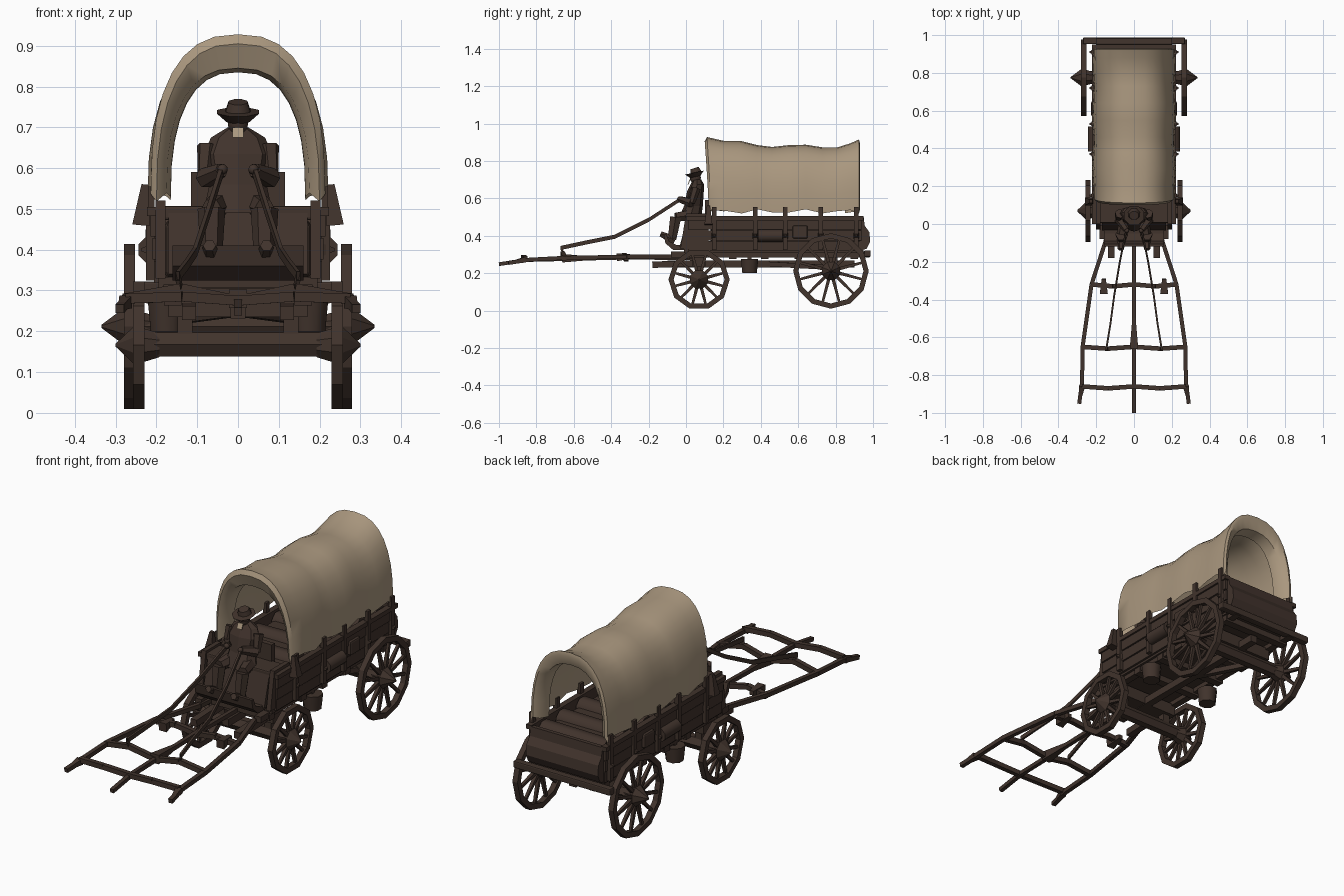
import bpy, bmesh, math
from mathutils import Vector, Matrix

old = bpy.data.objects.get("Cube")
if old:
    bpy.data.objects.remove(old, do_unlink=True)


def material(name, rgb):
    m = bpy.data.materials.new(name)
    m.use_nodes = True
    m.diffuse_color = (*rgb, 1)
    bsdf = m.node_tree.nodes["Principled BSDF"]
    bsdf.inputs["Base Color"].default_value = (*rgb, 1)
    bsdf.inputs["Roughness"].default_value = 0.9
    return m


WOOD = material("dark brown wood", (0.052, 0.033, 0.025))
CANVAS = material("tan canvas", (0.40, 0.31, 0.21))
SIDES = (("right", -1), ("left", 1))


def finish(name, bm, mat=WOOD, smooth=False):
    bmesh.ops.recalc_face_normals(bm, faces=bm.faces)
    me = bpy.data.meshes.new(name)
    bm.to_mesh(me)
    bm.free()
    me.materials.append(mat)
    ob = bpy.data.objects.new(name, me)
    bpy.context.collection.objects.link(ob)
    if smooth:
        bpy.context.view_layer.objects.active = ob
        ob.select_set(True)
        bpy.ops.object.shade_smooth_by_angle(angle=math.radians(50))
        ob.select_set(False)
    return ob


def add_box(bm, c, s):
    bmesh.ops.create_cube(bm, size=1, matrix=Matrix.Translation(c) @ Matrix.Diagonal((*s, 1)))


def box(name, c, s, bevel=0, mat=WOOD):
    bm = bmesh.new()
    add_box(bm, c, s)
    if bevel:
        bmesh.ops.bevel(bm, geom=bm.edges[:], offset=bevel, segments=2, affect='EDGES', profile=0.5)
    return finish(name, bm, mat)


def add_bar(bm, p, q, r1, r2=None, sides=4):
    # tapered bar between two points
    p, q = Vector(p), Vector(q)
    d = q - p
    turn = d.to_track_quat('Z', 'Y').to_matrix().to_4x4() @ Matrix.Rotation(math.pi / sides, 4, 'Z')
    bmesh.ops.create_cone(bm, cap_ends=True, segments=sides, radius1=r1, radius2=r1 if r2 is None else r2,
                          depth=d.length, matrix=Matrix.Translation((p + q) / 2) @ turn)


def bars(name, path, r1, r2=None, sides=4, mat=WOOD):
    bm = bmesh.new()
    for p, q in zip(path, path[1:]):
        add_bar(bm, p, q, r1, r2, sides)
    return finish(name, bm, mat, sides > 5)


def loft(bm, rings, closed=True):
    # skin a list of point rings
    vs = [[bm.verts.new(p) for p in ring] for ring in rings]
    n = len(vs[0])
    for a, b in zip(vs, vs[1:]):
        for i in range(n if closed else n - 1):
            j = (i + 1) % n
            bm.faces.new((a[i], a[j], b[j], b[i]))
    return vs


def prism(name, yz, half, mat=WOOD):
    # side profile extruded across the wagon
    bm = bmesh.new()
    vs = loft(bm, [[(x, y, z) for y, z in yz] for x in (-half, half)])
    for ring in vs:
        bm.faces.new(ring)
    return finish(name, bm, mat)


def blob(name, c, s, mat=WOOD):
    bm = bmesh.new()
    bmesh.ops.create_icosphere(bm, subdivisions=2, radius=1,
                               matrix=Matrix.Translation(c) @ Matrix.Diagonal((*s, 1)))
    return finish(name, bm, mat, True)


def wheel(name, s, x, y, z, r, n, tip):
    bm = bmesh.new()
    w, inner = 0.014, r - 0.028
    rings = []
    for k in range(n + 1):
        a = 2 * math.pi * k / n
        rings.append([(s * (x + dx), y + rr * math.cos(a), z + rr * math.sin(a))
                      for dx, rr in ((-w, inner), (w, inner), (w, r), (-w, r))])
    loft(bm, rings)
    bmesh.ops.remove_doubles(bm, verts=bm.verts, dist=0.0001)
    for k in range(12):
        a = 2 * math.pi * (k + 0.5) / 12
        d = Vector((0, math.cos(a), math.sin(a)))
        c = Vector((s * x, y, z))
        add_bar(bm, c + d * 0.03, c + d * (inner + 0.006), 0.013, 0.009)
    # hub: drum inside, pointed cap outside
    add_bar(bm, (s * (x - 0.05), y, z), (s * (x + 0.01), y, z), 0.032, 0.052, 8)
    add_bar(bm, (s * (x + 0.01), y, z), (s * tip, y, z), 0.052, 0.004, 8)
    finish(name, bm)


# Wheels and axles
for side, s in SIDES:
    wheel(f"front_wheel_{side}", s, 0.243, 0.07, 0.166, 0.164, 10, 0.30)
    wheel(f"rear_wheel_{side}", s, 0.266, 0.775, 0.212, 0.202, 12, 0.335)
for name, y, z, x in (("front", 0.07, 0.168, 0.23), ("rear", 0.775, 0.212, 0.25)):
    bars(f"{name}_axle", [(-x, y, z), (x, y, z)], 0.034, sides=6)
    box(f"{name}_bolster", (0, y, 0.265), (0.34, 0.07, 0.06))
    for side, s in SIDES:
        bars(f"{name}_axle_strut_{side}", [(s * 0.13, y, z), (s * 0.13, y, 0.28)], 0.026)

# Undercarriage beams
bars("reach_beam", [(0, -0.1, 0.25), (0, 0.9, 0.25)], 0.026)
for i, y in enumerate((0.0, 0.25, 0.42, 0.6, 0.9)):
    box(f"cross_member_{i}", (0, y, 0.29), (0.38, 0.04, 0.03))
for side, s in SIDES:
    box(f"sill_{side}", (s * 0.165, 0.45, 0.30), (0.035, 1.06, 0.03))
    bars(f"front_brace_{side}", [(s * 0.12, -0.18, 0.245), (s * 0.12, 0.1, 0.255)], 0.024)
    bars(f"rear_brace_{side}", [(0, 0.42, 0.25), (s * 0.15, 0.775, 0.23)], 0.018)
box("rear_bar", (0, 0.97, 0.305), (0.54, 0.035, 0.035), 0.006)

# Wagon box with planked sides
box("floor", (0, 0.47, 0.32), (0.39, 0.96, 0.025))
for side, s in SIDES:
    bm = bmesh.new()
    for k, z in enumerate((0.345, 0.402, 0.459)):
        add_box(bm, (s * (0.196 + 0.004 * k), 0.475, z), (0.02, 0.93, 0.053))
    add_box(bm, (s * 0.208, 0.475, 0.494), (0.03, 0.95, 0.022))
    finish(f"side_planks_{side}", bm)
    bm = bmesh.new()
    for y in (0.15, 0.37, 0.53, 0.72, 0.91):
        add_box(bm, (s * 0.215, y, 0.44), (0.02, 0.024, 0.23))
        add_bar(bm, (s * 0.21, y, 0.40), (s * 0.236, y, 0.40), 0.02, 0.006)
    finish(f"side_posts_{side}", bm)
    # gear hung on the sides
    bars(f"side_roll_{side}", [(s * 0.212, 0.385, 0.40), (s * 0.212, 0.515, 0.40)], 0.035, sides=8)
    box(f"side_pouch_{side}", (s * 0.212, 0.61, 0.42), (0.03, 0.08, 0.07), 0.008)
    bars(f"side_lantern_{side}", [(s * 0.238, 0.12, 0.46), (s * 0.228, 0.12, 0.56)], 0.03, 0.012)
    bars(f"bucket_{side}", [(s * 0.175, 0.34, 0.20), (s * 0.175, 0.34, 0.275)], 0.042, 0.05, 8)
    box(f"bucket_hanger_{side}", (s * 0.175, 0.34, 0.285), (0.012, 0.02, 0.04))
prism("tailgate", [(0.93, 0.32), (0.965, 0.33), (0.985, 0.37), (0.98, 0.42), (0.955, 0.455), (0.95, 0.50),
                   (0.93, 0.50)], 0.2)

# Cargo filling the wagon box
box("cargo", (0, 0.53, 0.40), (0.36, 0.80, 0.15), 0.02)
for i, y in enumerate((0.24, 0.4, 0.57, 0.73, 0.87)):
    bars(f"bedroll_{i}", [(-0.18, y, 0.455), (0.18, y, 0.46)], 0.05, sides=8)

# Front panel, footboard and seat
prism("front_panel", [(-0.035, 0.34), (0.0, 0.33), (0.03, 0.33), (0.03, 0.49), (0.005, 0.49)], 0.17)
prism("footboard", [(-0.01, 0.325), (-0.07, 0.325), (-0.11, 0.36), (-0.12, 0.41), (-0.105, 0.41),
                    (-0.09, 0.37), (-0.05, 0.35), (-0.01, 0.35)], 0.16)
box("bench", (0, 0.06, 0.49), (0.38, 0.11, 0.035), 0.006)
box("seat_back", (0, 0.115, 0.54), (0.23, 0.025, 0.10))
for side, s in SIDES:
    prism(f"seat_side_{side}", [(-0.03, 0.33), (0.12, 0.33), (0.12, 0.52), (0.0, 0.52)], 0.012).location.x = s * 0.19

# Driver: coat, head, hat, limbs
bm = bmesh.new()
levels = ((0.49, 0.02, 0.085, 0.06), (0.56, 0.04, 0.07, 0.05), (0.635, 0.05, 0.085, 0.045),
          (0.675, 0.06, 0.066, 0.036), (0.70, 0.06, 0.025, 0.022))
coat = loft(bm, [[(w * math.cos(k * math.pi / 4), y + d * math.sin(k * math.pi / 4), z) for k in range(8)]
                 for z, y, w, d in levels])
bm.faces.new(coat[0])
bm.faces.new(coat[-1])
finish("driver_coat", bm)
blob("driver_head", (0, 0.05, 0.71), (0.026, 0.03, 0.033))
prism("driver_neckerchief", [(0.012, 0.675), (0.024, 0.70), (0.02, 0.70), (0.008, 0.675)], 0.014, CANVAS)
bars("driver_hat_brim", [(0, 0.05, 0.715), (0, 0.045, 0.738)], 0.03, 0.056, 8)
bars("driver_hat_crown", [(0, 0.055, 0.73), (0, 0.045, 0.762)], 0.036, 0.025, 8)
for side, s in SIDES:
    bars(f"driver_arm_{side}", [(s * 0.075, 0.055, 0.655), (s * 0.082, 0.03, 0.575), (s * 0.04, -0.03, 0.595)],
         0.026, 0.018, 6)
    blob(f"driver_hand_{side}", (s * 0.038, -0.035, 0.597), (0.013, 0.013, 0.013))
    bars(f"driver_leg_{side}", [(s * 0.045, 0.03, 0.51), (s * 0.065, -0.055, 0.50), (s * 0.065, -0.075, 0.38)],
         0.034, 0.026, 6)
    bars(f"driver_boot_{side}", [(s * 0.065, -0.06, 0.375), (s * 0.07, -0.135, 0.41)], 0.026, 0.016, 6)

# Canvas cover: arched sections, rims turned inward at both ends
sections = ((0.19, 0.835, 0.165), (0.125, 0.845, 0.175), (0.10, 0.905, 0.20), (0.112, 0.928, 0.214),
            (0.20, 0.908, 0.216), (0.29, 0.908, 0.222), (0.38, 0.885, 0.214), (0.46, 0.875, 0.212),
            (0.55, 0.885, 0.22), (0.64, 0.887, 0.216), (0.73, 0.873, 0.212), (0.81, 0.873, 0.217),
            (0.88, 0.895, 0.216), (0.925, 0.915, 0.214), (0.93, 0.895, 0.2), (0.91, 0.845, 0.175),
            (0.85, 0.835, 0.165))
bm = bmesh.new()
rings = []
for i, (y, top, w) in enumerate(sections):
    base = 0.53 + 0.012 * math.sin(i * 2.3)
    ring = []
    for k in range(17):
        a = math.pi * k / 16
        c, h = math.cos(a), math.sin(a)
        lean = 0.03 * (1 - h) * max(0, 1 - y / 0.4)
        ring.append((math.copysign(abs(c) ** 0.8, c) * w, y + lean, base + (top - base) * abs(h) ** 0.8))
    rings.append(ring)
loft(bm, rings, closed=False)
finish("canvas_cover", bm, CANVAS, True)

# Draught pole, shafts and crossbars
bars("draught_pole", [(0, -1.0, 0.248), (0, -0.86, 0.27), (0, -0.32, 0.283), (0, 0.05, 0.28)], 0.014)
bars("pole_plate", [(0, -0.66, 0.28), (0, -0.48, 0.28)], 0.032, 0.01)
for side, s in SIDES:
    bars(f"shaft_{side}", [(s * 0.29, -0.95, 0.255), (s * 0.275, -0.84, 0.272), (s * 0.272, -0.65, 0.282),
                           (s * 0.225, -0.32, 0.288), (s * 0.15, -0.09, 0.29), (s * 0.14, 0.05, 0.29)], 0.015)
    bars(f"shaft_tip_{side}", [(s * 0.275, -0.86, 0.272), (s * 0.29, -0.95, 0.255)], 0.022, 0.006)
    for name, y, x, lift in (("front", -0.86, 0.275, 0.01), ("middle", -0.65, 0.28, 0.03), ("rear", -0.32, 0.225, 0.02)):
        bars(f"{name}_crossbar_{side}", [(0, y, 0.275), (s * x / 2, y - 0.01, 0.275 + lift), (s * x, y, 0.28)], 0.017)
    bars(f"crossbar_block_{side}", [(s * 0.16, -0.37, 0.285), (s * 0.16, -0.29, 0.29)], 0.03, 0.015)
    # reins: thin straps running up to the hands
    path = [(0.14, -0.65, 0.30), (0.148, -0.67, 0.335), (0.125, -0.53, 0.365), (0.105, -0.38, 0.395),
            (0.075, -0.2, 0.485), (0.04, -0.03, 0.595)]
    bm = bmesh.new()
    straps = loft(bm, [[(s * (x + dx), y, z + dz) for dx, dz in
                        ((-0.005, -0.011), (0.005, -0.011), (0.005, 0.011), (-0.005, 0.011))] for x, y, z in path])
    bm.faces.new(straps[0])
    bm.faces.new(straps[-1])
    finish(f"rein_{side}", bm)
